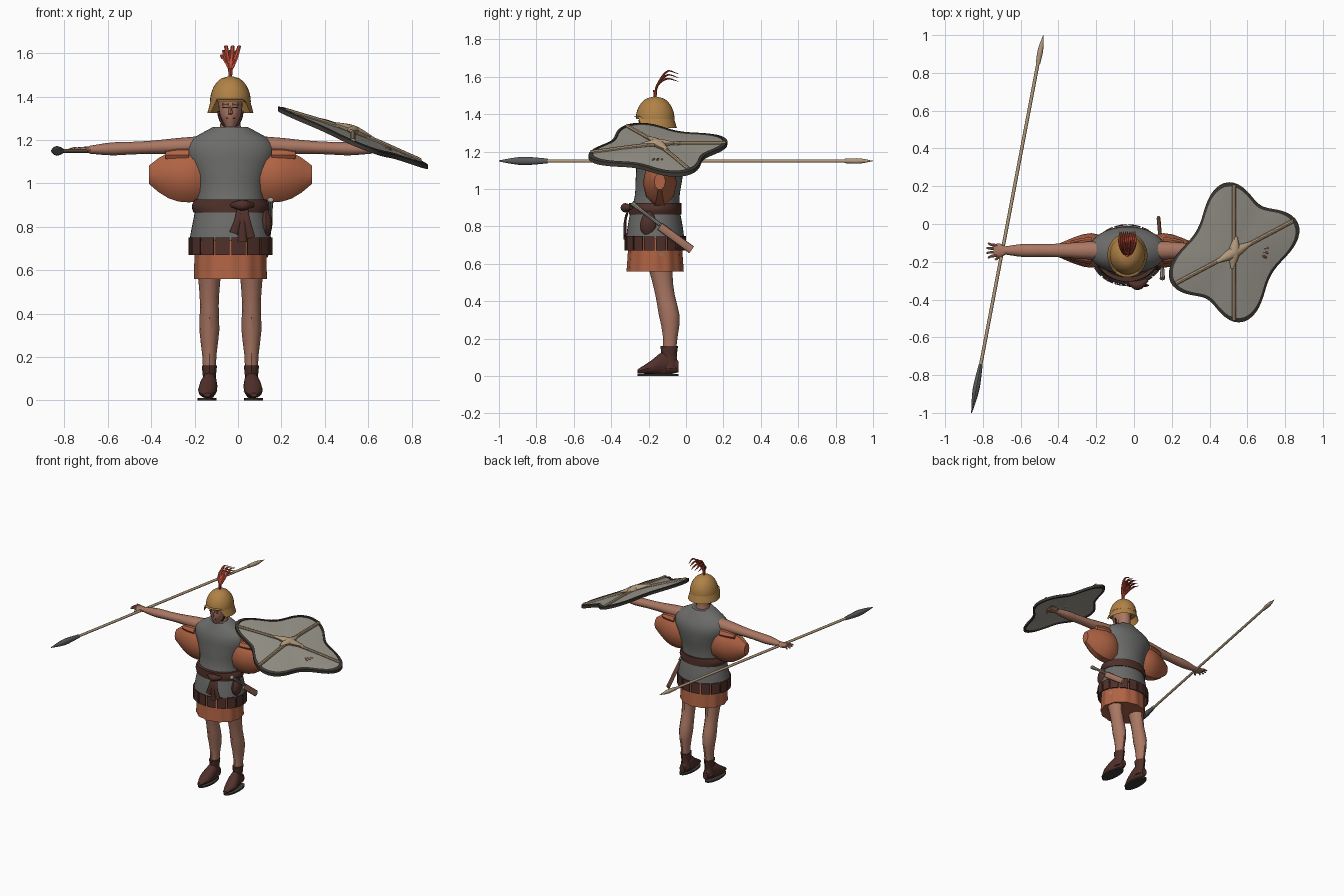
import bpy, bmesh
from math import sin, cos, pi, sqrt, radians
from mathutils import Vector

if "Cube" in bpy.data.objects:
    bpy.data.objects.remove(bpy.data.objects["Cube"])

CENTRE = -.035                   # middle of the figure, left to right
BODY, HIPS, ARM = -.15, -.165, -.14     # depth of the torso, hips and arms
UP, BACK = Vector((0, 0, 1)), Vector((0, 1, 0))
parts = []


def material(name, hexcode):
    channels = [channel / 255 for channel in bytes.fromhex(hexcode)]
    colour = [((channel + .055) / 1.055) ** 2.4 for channel in channels] + [1]
    result = bpy.data.materials.new(name)
    result.use_nodes = True
    result.diffuse_color = colour
    result.node_tree.nodes["Principled BSDF"].inputs["Base Color"].default_value = colour
    return result


SKIN = material("skin", "AA7763")
BRONZE = material("bronze", "B08246")
MAIL = material("grey_mail", "6C6C6B")
CLOTH = material("rust_cloth", "B06344")
LEATHER = material("dark_leather", "50302A")
PLUME = material("red_plume", "BA4A36")
HIDE = material("pale_grey_hide", "9A978C")
WOOD = material("pale_wood", "B29A7C")
IRON = material("dark_iron", "5A5B5C")
TRIM = material("dark_trim", "3C3833")


def along(values, t):
    """Smooth curve through evenly spaced numbers or vectors; one number stays constant."""
    if isinstance(values, float):
        return values
    last = len(values) - 1
    i = min(int(t * last), last - 1)
    u = t * last - i
    start, end = values[i], values[i + 1]
    step = end - start
    leave = (end - values[i - 1]) / 2 if i else step
    arrive = (values[i + 2] - start) / 2 if i + 2 <= last else step
    return start + (leave + (step * 3 - leave * 2 - arrive + (leave + arrive - step * 2) * u) * u) * u


def surface(name, mats, rings, caps=True, slot=lambda row: 0):
    """Join closed rings of points into one surface; slot(row) picks the material."""
    bm = bmesh.new()
    rows = [[bm.verts.new(point) for point in ring] for ring in rings]
    for row, (low, high) in enumerate(zip(rows, rows[1:])):
        for k in range(len(low)):
            face = bm.faces.new((low[k - 1], low[k], high[k], high[k - 1]))
            face.material_index = slot(row)
    if caps:
        bm.faces.new(rows[0])
        bm.faces.new(rows[-1])
    bmesh.ops.recalc_face_normals(bm, faces=bm.faces)
    mesh = bpy.data.meshes.new(name)
    bm.to_mesh(mesh)
    bm.free()
    for mat in mats:
        mesh.materials.append(mat)
    part = bpy.data.objects.new(name, mesh)
    bpy.context.collection.objects.link(part)
    parts.append(part)


def sweep(name, mat, path, width, depth=None, flat=1, steps=10, sides=12, hint=UP, axis=None, fold=0):
    """Sweep an ellipse along a smooth path; width and depth are half sizes along it."""
    path = [Vector(point) for point in path]
    spots = [along(path, i / steps) for i in range(steps + 1)]
    rings = []
    for i, spot in enumerate(spots):
        ahead = axis or (spots[min(i + 1, steps)] - spots[max(i - 1, 0)]).normalized()
        side = ahead.cross(hint).normalized()
        over = side.cross(ahead)
        wide = along(width, i / steps)
        deep = along(depth, i / steps) if depth else wide * flat
        ring = []
        for k in range(sides):
            angle = 2 * pi * k / sides
            pleat = 1 + fold * cos(sides * angle / 6)
            ring.append(spot + (side * wide * cos(angle) + over * deep * sin(angle)) * pleat)
        rings.append(ring)
    surface(name, [mat], rings)


def column(name, mat, low, high, y, width, depth=None, x=CENTRE, **options):
    """Upright sweep from height low to height high; y may be a list."""
    ys = [y, y] if isinstance(y, float) else y
    path = [(x, value, low + (high - low) * i / (len(ys) - 1)) for i, value in enumerate(ys)]
    sweep(name, mat, path, width, depth, hint=BACK, axis=UP, **options)


# Clothing and armour
column("tunic_skirt", CLOTH, .56, .78, HIPS, [.165, .16], [.15, .135], sides=72, fold=.02)
column("mail_skirt", MAIL, .735, .89, HIPS, [.19, .175, .16], [.156, .145, .13], sides=36)
column("mail_shirt", MAIL, .87, 1.26, [HIPS, BODY, ARM, BODY], [.16, .155, .16, .18, .205, .19, .08],
       [.13, .12, .125, .12, .07], steps=16, sides=36)
column("belt", LEATHER, .865, .925, HIPS, [.17, .178, .165], .14, sides=36)

# Leather strips hanging around the hips
STRIPS = 16
for i in range(STRIPS):
    middle = 2 * pi * (i + .5) / STRIPS
    rings = []
    for z in (.67, .75):
        corners = [(turn, grow) for grow in (1, .96) for turn in (-.17, 0, .17)]
        corners[3:] = corners[:2:-1]
        rings.append([(CENTRE + .194 * grow * cos(middle + turn),
                       HIPS + .164 * grow * sin(middle + turn), z) for turn, grow in corners])
    surface("hip_strip", [LEATHER], rings)

# Knotted sash and pouch
FRONT = HIPS + ARM
sweep("sash_knot", LEATHER, [(-.03, FRONT, .9), (.02, FRONT - .02, .9), (.07, FRONT + .01, .9)], [.01, .025, .01])
for drift, end in ((-.02, .77), (0, .73), (.02, .75)):
    sweep("sash_tail", LEATHER, [(.02 + drift / 2, FRONT, .9), (.02 + drift, FRONT - .02, .83),
          (.02 + drift * 2, FRONT - .02, end)], [.013, .02], flat=.4, hint=BACK)
column("belt_pouch", LEATHER, .745, .88, -.2, [.01, .028, .028, .01], [.02, .045, .04, .02], x=.128)

# Short sword at the left hip
sweep("scabbard", SKIN, [(.145, ARM, .8), (.13, .03, .675)], .01, .022)
sweep("sword_grip", HIDE, [(.15, -.29, .925), (.15, ARM, .81)], [.014, .009, .01], sides=8)

# Limbs, mirrored left and right
for sign, label in ((1, "left_"), (-1, "right_")):
    leg = CENTRE + sign * .097
    column(label + "leg", SKIN, .1, .66, [-.09, -.085, -.12, BODY],
           [.028, .033, .046, .043, .05, .065], flat=1.2, x=leg)
    column(label + "boot_cuff", LEATHER, .04, .16, -.09, [.036, .03, .035], flat=1.35, x=leg)
    toe = leg + sign * .01
    sweep(label + "shoe", LEATHER, [(leg, -.04, .05), (leg, -.11, .07), (toe, -.19, .045), (toe, -.26, .025)],
          [.02, .036, .042, .015], [.03, .064, .035, .01], axis=-BACK)
    column(label + "sole", TRIM, 0, .01, BODY, .044, .11, x=toe, steps=1, sides=20)

    def reach(out, y=ARM, z=1.155):
        return (CENTRE + sign * out, y, z)

    sweep(label + "arm", SKIN, [reach(.14, z=1.175), reach(.65)],
          [.05, .045, .037, .034, .035, .021], flat=.85, steps=14)
    sweep(label + "hand", SKIN, [reach(.64), reach(.71)], [.02, .036, .033], [.017, .011])
    for finger in range(4):
        spread = (finger - 1.5) * .017
        tip = .75 - abs(spread) / 2
        sweep(label + "finger", SKIN, [reach(.69, ARM + spread), reach(.72, ARM + spread * 1.2, 1.16),
              reach(tip, ARM + spread * 1.5)], [.009, .005], sides=8)
    sweep(label + "thumb", SKIN, [reach(.65, BODY), reach(.7, -.19, 1.145)], [.011, .006], sides=8)

    # Baggy sleeve hanging below the arm
    outward = Vector((sign, 0, 0))
    sweep(label + "sleeve", CLOTH, [reach(.1, z=1.03), reach(.375, z=1.04)], [.06, .09, .085, .06, .03],
          [.11, .125, .125, .1, .045], steps=6, sides=10, axis=outward)
    sweep(label + "sleeve_fold", CLOTH, [reach(.19, z=1.13), reach(.3, z=1.13)], [.07, .065, .05],
          [.04, .04, .025], steps=4, sides=10, axis=outward)

    # Eye and brow
    for name, mat, z, thick in (("eye", TRIM, 1.35, .003), ("brow", SKIN, 1.365, .006)):
        sweep(label + name, mat, [reach(.01, -.25, z), reach(.035, -.24, z)], thick, sides=6)

# Head
column("neck", SKIN, 1.2, 1.34, BODY, [.06, .047, .047])
column("head", SKIN, 1.26, 1.42, [-.2, -.18, -.17], [.022, .048, .056, .058], [.03, .064, .075, .08], sides=20)
sweep("nose", SKIN, [(CENTRE, -.245, 1.36), (CENTRE, -.255, 1.32)], [.006, .01], hint=BACK, sides=8)
sweep("mouth", LEATHER, [(CENTRE + turn, -.24, 1.3) for turn in (-.018, .018)], .004, sides=6)
angles = [pi * (i / 8 - .5) for i in range(9)]
sweep("chin_strap", LEATHER, [(CENTRE + .055 * sin(a), -.185, 1.335 - .078 * cos(a)) for a in angles],
      .006, sides=6, hint=BACK)

# Helmet dome, and a flared brim that lifts over the face
dome = [sqrt(1 - (i / 12) ** 2) * .09 + .004 for i in range(13)]
column("helmet_dome", BRONZE, 1.375, 1.495, HIPS, dome, flat=1.1, steps=12, sides=32)
brim = [[], [], []]
for k in range(48):
    angle = 2 * pi * k / 48
    face = min(1, max(0, (-sin(angle) - .55) * 4))
    low = 1.325 + .06 * face
    for ring, radius, z in zip(brim, (.088, .106, .085), (1.392, low, 1.386)):
        ring.append((CENTRE + radius * cos(angle), HIPS + radius * 1.1 * sin(angle), z))
surface("helmet_brim", [BRONZE], brim, caps=False)

# Feather crest sweeping backwards
column("crest_stem", PLUME, 1.48, 1.53, HIPS, [.007, .011], sides=8)
for i in range(9):
    fan = (i - 4) / 100
    lift = i % 3 / 50
    sweep("crest_feather", PLUME, [(CENTRE, HIPS, 1.51), (CENTRE + fan / 2, BODY, 1.56),
          (CENTRE + fan, -.1, 1.59 + lift), (CENTRE + fan, -.04, 1.575 + lift)],
          [.004, .01, .009, .002], flat=.6, sides=6)


# Spear held in the right hand
def spear(name, mat, start, end, width, flat=1):
    sweep(name, mat, [(-.67 + .19 * y, y, 1.15) for y in (start, end)], width, flat=flat)


spear("spear_shaft", WOOD, -.78, .86, .009)
spear("spear_butt", WOOD, .85, 1, [.012, .014, .001])
spear("spear_head", IRON, -.74, -1, [.01, .015, .018, .012, .002], 1.25)


# Four-lobed tilted shield
def on_shield(dx, dy, lift):
    return Vector((.53 + dx, BODY + dy, 1.21 - .41 * dx + .07 * dy + lift))


def lobed(angle):
    turn = 2 * (angle - pi / 3)
    return .307 + .043 * cos(turn) - .049 * cos(2 * turn) - .015 * cos(3 * turn)


half = [(.02, .006), (.5, .006), (.94, .006), (.94, .013), (1, .01)]
layers = half + [(size, -lift) for size, lift in reversed(half)]
rings = []
for size, lift in layers:
    bulge = lift + .018 * (1 - size * size)
    turns = [2 * pi * k / 88 for k in range(88)]
    rings.append([on_shield(size * lobed(a) * cos(a), size * lobed(a) * sin(a), bulge) for a in turns])
surface("shield", [HIDE, TRIM], rings, slot=lambda row: int(2 <= row <= 6))

# Shield ribs and boss
for end_x, end_y in ((0, .36), (.31, .165)):
    sweep("shield_rib", WOOD, [on_shield(end_x * u, end_y * u, .03 - .018 * u * u) for u in (-1, 0, 1)],
          .011, sides=8)
for end_x, end_y in ((.01, .085), (.09, .05)):
    sweep("shield_boss", WOOD, [on_shield(end_x * u, end_y * u, .034) for u in (-1, 1)],
          [.008, .03, .008], flat=.8)

# Smooth rounded surfaces and keep hard edges
for other in bpy.context.selected_objects:
    other.select_set(False)
for part in parts:
    part.select_set(True)
bpy.context.view_layer.objects.active = parts[0]
bpy.ops.object.shade_smooth_by_angle(angle=radians(35))
